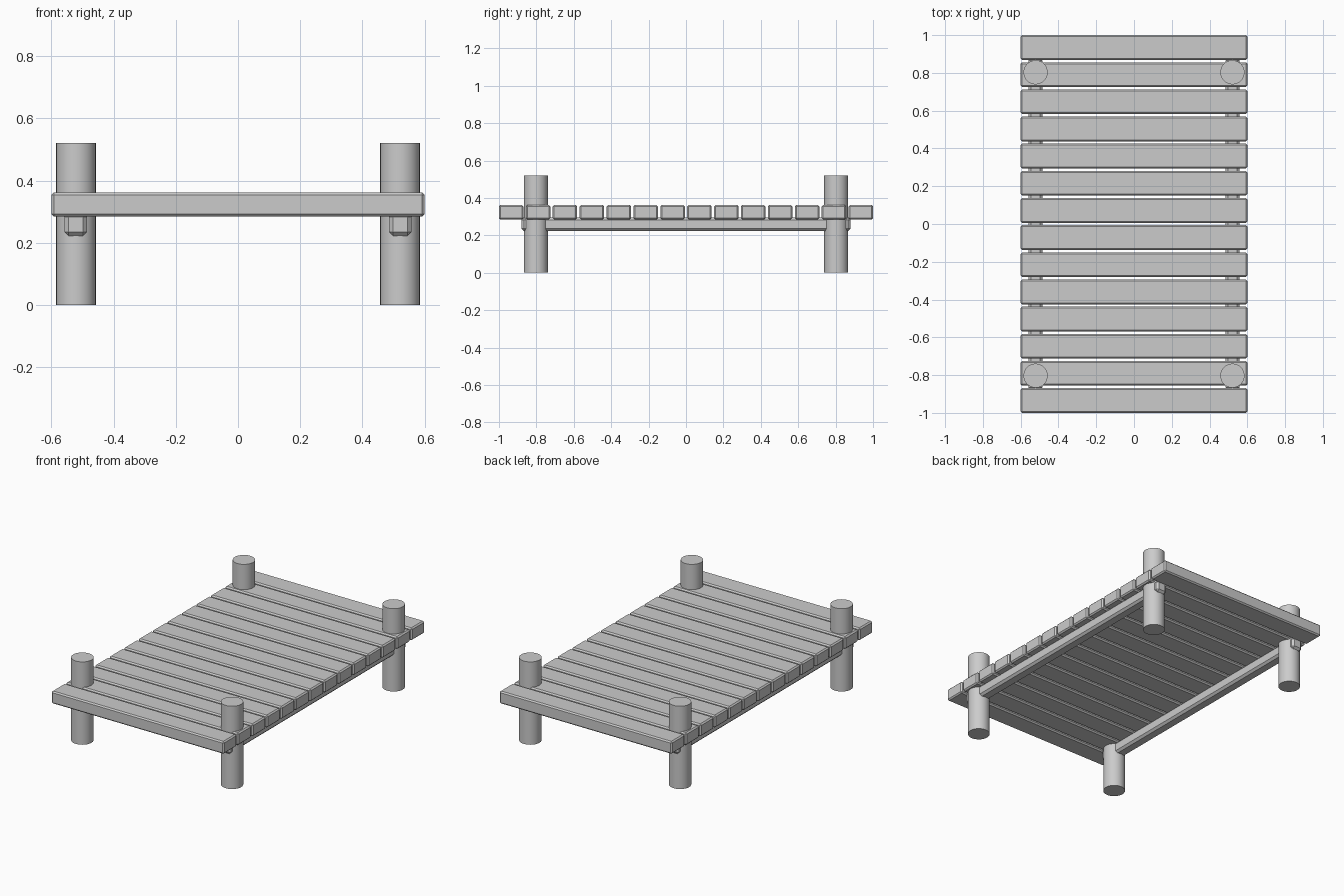
import bpy

cube = bpy.data.objects.get("Cube")
if cube:
    bpy.data.objects.remove(cube, do_unlink=True)

# One plain grey for the whole jetty
GREY = (0.6, 0.6, 0.6, 1)
grey = bpy.data.materials.new("plain_grey")
grey.use_nodes = True
grey.diffuse_color = GREY
grey.node_tree.nodes["Principled BSDF"].inputs["Base Color"].default_value = GREY


def board(name, center, size, chamfer):
    """Box with chamfered edges."""
    bpy.ops.mesh.primitive_cube_add(size=1, location=center)
    ob = bpy.context.object
    ob.name = name
    ob.scale = size
    bpy.ops.object.transform_apply(location=False, rotation=False, scale=True)
    bevel = ob.modifiers.new("chamfer", "BEVEL")
    bevel.width = chamfer
    bevel.segments = 1
    ob.data.materials.append(grey)


# Deck planks, laid crosswise with narrow gaps
COUNT, WIDTH = 14, 0.131
pitch = (2 - WIDTH) / (COUNT - 1)
for i in range(COUNT):
    y = -1 + WIDTH / 2 + i * pitch
    board(f"deck_plank_{i + 1}", (0, y, 0.323), (1.2, WIDTH, 0.078), 0.008)

for side, sx in (("right", -1), ("left", 1)):
    # Long support beam under the planks
    board(f"{side}_beam", (sx * 0.522, 0, 0.259), (0.073, 1.758, 0.073), 0.013)

    # Round posts through the deck
    for end, sy in (("front", -1), ("back", 1)):
        bpy.ops.mesh.primitive_cylinder_add(
            vertices=32, radius=0.064, depth=0.521,
            location=(sx * 0.521, sy * 0.803, 0.2605))
        post = bpy.context.object
        post.name = f"{end}_{side}_post"
        post.data.materials.append(grey)
        bpy.ops.object.shade_smooth_by_angle()
